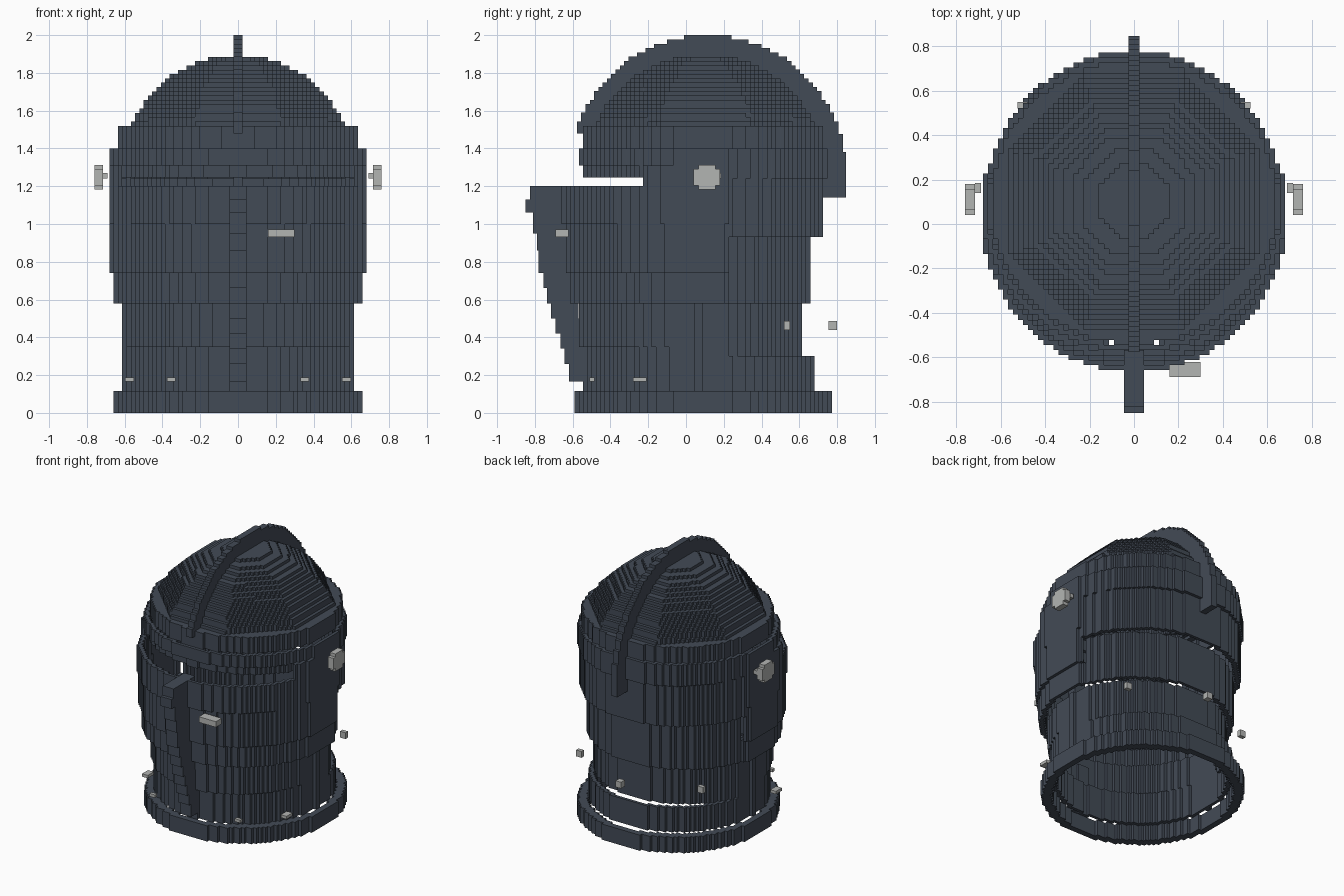
import bpy, bmesh, math

if "Cube" in bpy.data.objects:
    bpy.data.objects.remove(bpy.data.objects["Cube"])

C = 0.0227          # voxel size in plan
DZ = 0.0228         # dome layer height


def material(name, col):
    m = bpy.data.materials.new(name)
    m.diffuse_color = (*col, 1)
    m.use_nodes = True
    m.node_tree.nodes["Principled BSDF"].inputs["Base Color"].default_value = m.diffuse_color
    return m


STEEL = material("dark_steel", (0.055, 0.069, 0.093))
RIVET = material("pale_metal", (0.45, 0.46, 0.45))


def build(name, boxes, mat=STEEL):
    """One object out of many (x0, x1, y0, y1, z0, z1) boxes."""
    bm = bmesh.new()
    for x0, x1, y0, y1, z0, z1 in boxes:
        v = [bm.verts.new((x, y, z)) for z in (z0, z1)
             for x, y in ((x0, y0), (x1, y0), (x1, y1), (x0, y1))]
        for f in ((3, 2, 1, 0), (4, 5, 6, 7), (0, 1, 5, 4),
                  (1, 2, 6, 5), (2, 3, 7, 6), (3, 0, 4, 7)):
            bm.faces.new([v[i] for i in f])
    me = bpy.data.meshes.new(name)
    bm.to_mesh(me)
    bm.free()
    me.materials.append(mat)
    ob = bpy.data.objects.new(name, me)
    bpy.context.collection.objects.link(ob)


def runs(test, z0, z1):
    """Boxes for all plan cells passing test, merged into rows along x."""
    out = []
    n = 40
    for j in range(-n, n):
        y = (j + 0.5) * C
        start = None
        for i in range(-n, n + 1):
            ok = i < n and test((i + 0.5) * C, y)
            if ok and start is None:
                start = i
            elif not ok and start is not None:
                out.append((start * C, i * C, y - C / 2, y + C / 2, z0, z1))
                start = None
    return out


def ellipse(rx, yf, yb):
    cy, ry = (yf + yb) / 2, (yb - yf) / 2
    return lambda x, y: (x / rx) ** 2 + ((y - cy) / ry) ** 2 <= 1


def octagon(r, cy=0.1, sy=1.03):
    def inside(x, y):
        a, b = abs(x), abs(y - cy) / sy
        return max(a, b, (a + b) * math.sqrt(0.5)) <= r
    return inside


def band(z0, z1, rx, yf, yb, ymin=-2, ymax=2, t=1):
    """Thin stepped wall, t cells thick, limited to ymin..ymax."""
    e = ellipse(rx, yf, yb)

    def test(x, y):
        if not (ymin <= y <= ymax and e(x, y)):
            return False
        d = t * C
        return not all(e(x + a * d, y + b * d) for a in (-1, 0, 1) for b in (-1, 0, 1))
    return runs(test, z0, z1)


# Collar ring at the base
build("collar_ring", band(0, 0.117, 0.667, -0.6, 0.78, t=2))

# Neck: front plate, rear plate, flared rear hem
S = 0.22
build("front_neck_plate",
      band(0.117, 0.35, 0.602, -0.535, 0.69, ymax=S) +
      band(0.35, 0.58, 0.602, -0.57, 0.69, ymax=S))
build("rear_neck_plate",
      band(0.3, 0.58, 0.602, -0.53, 0.617, ymin=S) +
      band(0.58, 0.93, 0.645, -0.6, 0.667, ymin=S))
build("rear_neck_hem", band(0.117, 0.3, 0.602, -0.53, 0.69, ymin=S))

# Visor and chin
build("chin_plate", band(0.58, 0.74, 0.667, -0.62, 0.72, ymax=S))
build("visor",
      band(0.74, 1.0, 0.69, -0.645, 0.74, ymax=S) +
      band(1.0, 1.2, 0.69, -0.667, 0.76, ymax=S))
build("visor_side_arm", band(1.2, 1.31, 0.69, -0.667, 0.76, -0.23, S))

# Brow above the eye slit
build("brow",
      band(1.245, 1.31, 0.69, -0.535, 0.76, ymax=S) +
      band(1.31, 1.4, 0.69, -0.575, 0.76, ymax=S) +
      band(1.4, 1.52, 0.645, -0.54, 0.735, ymax=S))

# Rear of the skull
build("rear_skull",
      band(0.93, 1.24, 0.67, -0.55, 0.735, ymin=S) +
      band(1.24, 1.4, 0.67, -0.55, 0.76, ymin=S) +
      band(1.4, 1.52, 0.645, -0.54, 0.735, ymin=S))

# Dome: stepped octagonal layers, hollow inside
dome = []
rim, hole = ellipse(0.645, -0.54, 0.735), octagon(0.54)
dome += runs(lambda x, y: rim(x, y) and not hole(x, y), 1.497, 1.52)
N = 16
radius = lambda z: math.sqrt(max(0, 0.607 ** 2 - (z - 1.3) ** 2))
for k in range(N):
    z = 1.52 + k * DZ
    outer = octagon(radius(z + DZ))
    inner = octagon(radius(z + 2 * DZ) - C) if k < N - 1 else (lambda x, y: False)
    dome += runs(lambda x, y: outer(x, y) and not inner(x, y), z, z + DZ)
build("dome", dome)

# Crest: thin stepped arc from the brow to the back
crest = []
cy, cz, R, r = 0.115, 1.27, 0.73, 0.585
n = 31
for j in range(-n, n + 1):
    d = j * C
    w = math.sqrt(max(0, R * R - d * d))
    top = min(2, cz + round(w / DZ) * DZ)
    low = cz + math.sqrt(max(0, r * r - d * d)) if abs(d) < r else 1.14
    if d < 0:
        low = max(low, 1.48)
    if abs(j) < 5:
        top = 2.0
    if top > low:
        crest.append((-0.024, 0.024, cy + d - C / 2, cy + d + C / 2, low, top))
crest.append((-0.024, 0.024, cy + n * C, 0.847, 1.14, 1.38))
build("crest", crest)

# Keel down the visor front
keel = [(0.165, 0.62), (0.26, 0.642), (0.34, 0.665), (0.42, 0.69), (0.5, 0.715),
        (0.58, 0.735), (0.66, 0.755), (0.74, 0.78), (0.86, 0.79), (0.95, 0.81),
        (1.06, 0.85), (1.13, 0.825), (1.2, 0)]
build("front_keel", [(-0.045, 0.045, -y, -0.53 if z < 0.5 else -0.57, z, keel[i + 1][0])
                     for i, (z, y) in enumerate(keel[:-1])])

# Pivots, rivets and latch
pivots, rivets = [], []
for s in (-1, 1):
    def add(lst, x0, x1, *rest):
        lst.append((min(s * x0, s * x1), max(s * x0, s * x1), *rest))
    add(pivots, 0.715, 0.76, 0.04, 0.18, 1.205, 1.29)
    add(pivots, 0.715, 0.76, 0.065, 0.157, 1.182, 1.205)
    add(pivots, 0.715, 0.76, 0.065, 0.157, 1.29, 1.313)
    add(pivots, 0.69, 0.715, 0.14, 0.185, 1.24, 1.27)
    add(rivets, 0.55, 0.597, -0.28, -0.21, 0.165, 0.187)
    add(rivets, 0.33, 0.375, -0.51, -0.485, 0.165, 0.187)
    add(rivets, 0.48, 0.525, 0.52, 0.55, 0.44, 0.487)
rivets.append((-0.022, 0.022, 0.755, 0.8, 0.44, 0.487))
build("pivots", pivots, RIVET)
build("rivets", rivets, RIVET)
build("visor_latch", [(0.16, 0.3, -0.69, -0.622, 0.93, 0.972)], RIVET)
